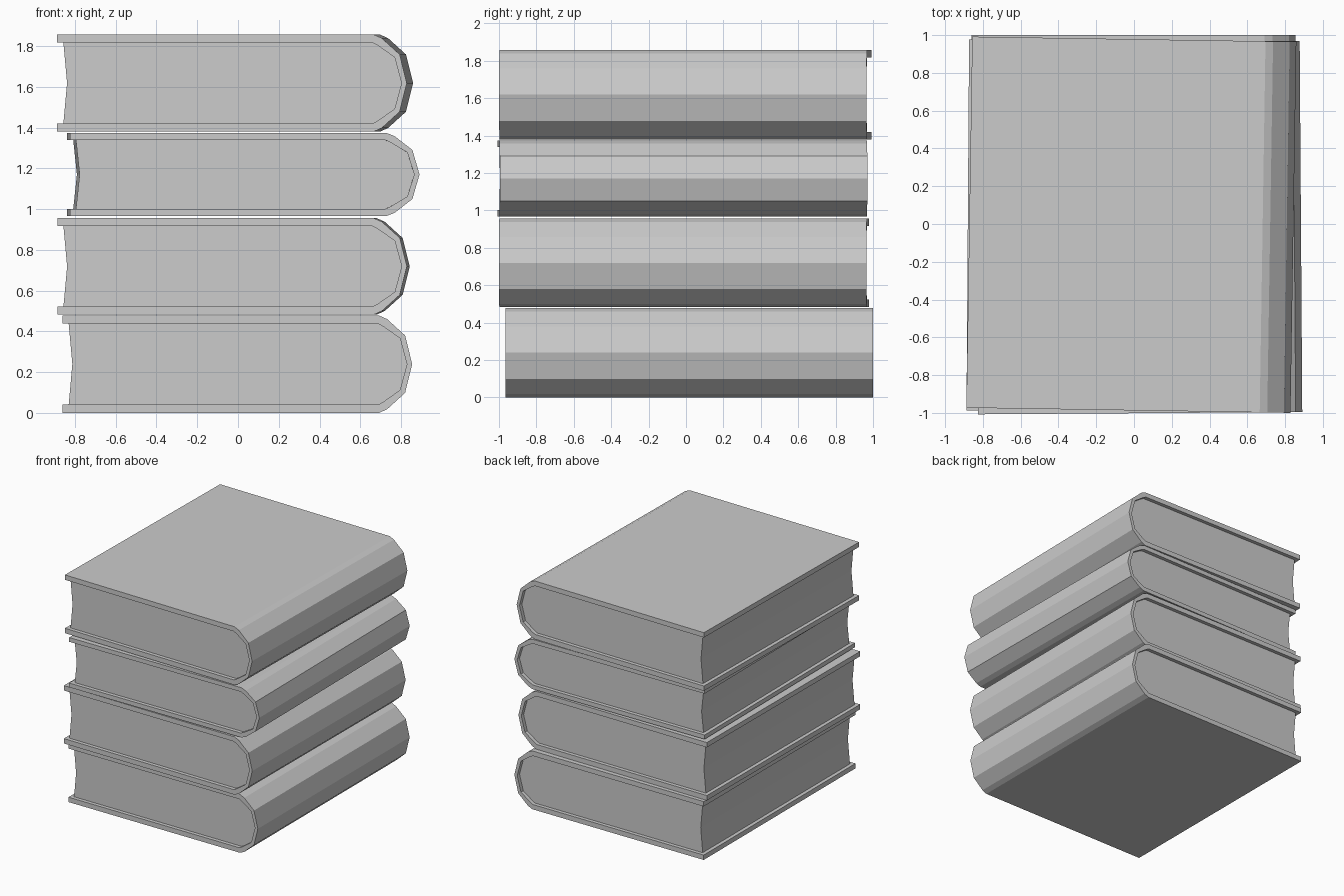
import bpy
from math import radians

if "Cube" in bpy.data.objects:
    bpy.data.objects.remove(bpy.data.objects["Cube"])

DEPTH = 1.965      # cover length along y
LEFT = -0.858      # fore-edge of the covers
RECESS = 0.03      # pages set back from the cover edges


def mirrored(points):
    """Complete an upper half profile (ending on the midline) downwards."""
    return points + [(x, -z) for x, z in reversed(points[:-1])]


def make_object(name, verts, faces, place):
    mesh = bpy.data.meshes.new(name)
    mesh.from_pydata(verts, [], faces)
    mesh.update()
    obj = bpy.data.objects.new(name, mesh)
    bpy.context.collection.objects.link(obj)
    x, y, z, turn = place
    obj.location = (x, y, z)
    obj.rotation_euler.z = radians(turn)


def extrude_y(points, half):
    return [(x, y, z) for y in (-half, half) for x, z in points]


def make_book(number, z0, z1, x, y, turn):
    h = (z1 - z0) / 2
    t = 0.04 if h > 0.22 else 0.035
    hi = h - t
    place = (x, y, (z0 + z1) / 2, turn)

    # Matching outer and inner cover outlines, wrapping round the spine
    outer = mirrored([(LEFT, h), (0.695, h), (0.735, h * 0.925),
                      (0.823, h * 0.59), (0.858, 0)])
    inner = mirrored([(LEFT, hi), (0.69, hi), (0.717, hi * 0.925),
                      (0.798, h * 0.53), (0.832, 0)])
    n = len(outer)
    ring = outer + inner[::-1]
    m = len(ring)
    faces = []
    for i in range(n - 1):
        a, b, c, d = i, i + 1, m - 2 - i, m - 1 - i
        faces += [(d, c, b, a), (a + m, b + m, c + m, d + m)]
    faces += [(i, (i + 1) % m, (i + 1) % m + m, i + m) for i in range(m)]
    make_object(f"book_{number}_cover", extrude_y(ring, DEPTH / 2), faces, place)

    # Page block with a shallow hollow fore-edge, filling the cover
    pages = inner[1:-1] + [(LEFT + RECESS, -hi), (LEFT + RECESS + 0.018, 0),
                           (LEFT + RECESS, hi)]
    k = len(pages)
    faces = [tuple(reversed(range(k))), tuple(range(k, 2 * k))]
    faces += [(i, (i + 1) % k, (i + 1) % k + k, i + k) for i in range(k)]
    make_object(f"book_{number}_pages", extrude_y(pages, DEPTH / 2 - RECESS),
                faces, place)


# Stack of four books: bottom, top, x, y, turn in degrees
books = [
    (0.000, 0.478, -0.003, 0.018, 0.0),
    (0.482, 0.956, -0.022, -0.011, -0.4),
    (0.966, 1.374, 0.026, -0.019, 0.4),
    (1.380, 1.857, -0.014, -0.004, -0.9),
]
for index, book in enumerate(books, 1):
    make_book(index, *book)

# Consistent outward normals
import bmesh
for obj in bpy.context.collection.objects:
    bm = bmesh.new()
    bm.from_mesh(obj.data)
    bmesh.ops.recalc_face_normals(bm, faces=bm.faces)
    bm.to_mesh(obj.data)
    bm.free()
